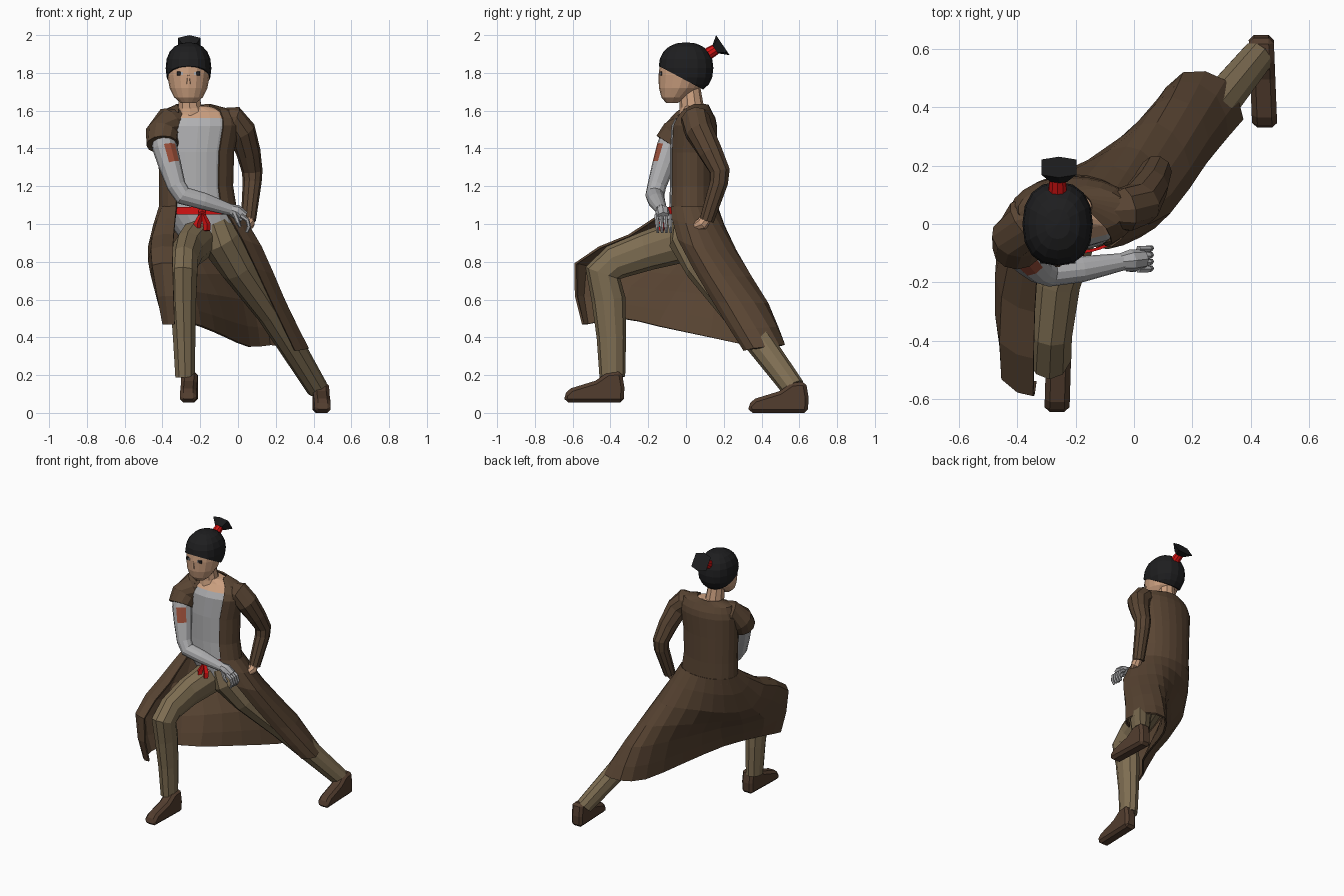
import bpy, bmesh, math
from mathutils import Vector as V

if "Cube" in bpy.data.objects:
    bpy.data.objects.remove(bpy.data.objects["Cube"])


def mat(name, r, g, b):
    m = bpy.data.materials.new(name)
    m.diffuse_color = (r, g, b, 1)
    m.use_nodes = True
    m.node_tree.nodes["Principled BSDF"].inputs["Base Color"].default_value = m.diffuse_color
    return m


BROWN = mat("coat brown", .10, .059, .033)
PANTS = mat("khaki cloth", .21, .155, .085)
BOOT = mat("boot brown", .085, .047, .028)
SHIRT = mat("shirt grey", .43, .43, .44)
METAL = mat("arm grey", .42, .42, .43)
RUST = mat("rust patch", .32, .075, .04)
SKIN = mat("skin", .60, .35, .215)
HAIR = mat("hair black", .013, .013, .014)
RED = mat("cloth red", .65, .006, .006)


def finish(name, bm, mats, rule=None):
    """Turn a bmesh into an object; rule(face centre, normal) picks the material."""
    bmesh.ops.recalc_face_normals(bm, faces=bm.faces)
    if rule:
        for f in bm.faces:
            f.material_index = rule(f.calc_center_median(), f.normal)
    me = bpy.data.meshes.new(name)
    bm.to_mesh(me)
    bm.free()
    for m in mats:
        me.materials.append(m)
    ob = bpy.data.objects.new(name, me)
    bpy.context.collection.objects.link(ob)
    return ob


def loft(name, rings, mats, rule=None, closed=True, caps=True, thick=0):
    bm = bmesh.new()
    rows = [[bm.verts.new(p) for p in r] for r in rings]
    n = len(rows[0])
    for a, b in zip(rows, rows[1:]):
        for i in range(n if closed else n - 1):
            j = (i + 1) % n
            bm.faces.new((a[i], a[j], b[j], b[i]))
    if caps:
        bm.faces.new(rows[0])
        bm.faces.new(rows[-1])
    ob = finish(name, bm, mats, rule)
    if thick:
        m = ob.modifiers.new("thickness", 'SOLIDIFY')
        m.thickness, m.offset = thick, 0
    return ob


def ellipse(z, cx, cy, rx, ry, n=20):
    return arc(z, cx, cy, rx, ry, 0, 360 * (n - 1) / n, n)


def arc(z, cx, cy, rx, ry, a0, a1, n):
    ang = [math.radians(a0 + (a1 - a0) * i / (n - 1)) for i in range(n)]
    return [V((cx + rx * math.cos(a), cy + ry * math.sin(a), z)) for a in ang]


def tube(name, pts, mats, ref=(1, 0, 0), n=10, rule=None, flat=1):
    """Limb through (x, y, z, radius) points; flat scales the width along ref."""
    P = [V(p[:3]) for p in pts]
    rings = []
    for k, p in enumerate(P):
        t = V((0, 0, 0))
        if k:
            t += (p - P[k - 1]).normalized()
        if k < len(P) - 1:
            t += (P[k + 1] - p).normalized()
        t.normalize()
        u = t.cross(V(ref)).normalized()
        w = t.cross(u) * flat
        rings.append([p + pts[k][3] * (u * math.cos(2 * math.pi * i / n) + w * math.sin(2 * math.pi * i / n))
                      for i in range(n)])
    return loft(name, rings, mats, rule)


def spline(pts, sub=2):
    """Catmull-Rom points through a row."""
    out = []
    for i in range(len(pts) - 1):
        p1, p2 = pts[i], pts[i + 1]
        p0, p3 = pts[max(i - 1, 0)], pts[min(i + 2, len(pts) - 1)]
        for s in range(sub):
            t = s / sub
            out.append(.5 * (2 * p1 + (p2 - p0) * t + (2 * p0 - 5 * p1 + 4 * p2 - p3) * t * t
                             + (3 * p1 - p0 - 3 * p2 + p3) * t ** 3))
    return out + [pts[-1]]


def plate(name, c, size, m):
    bm = bmesh.new()
    bmesh.ops.create_cube(bm, size=1)
    for v in bm.verts:
        v.co = V((v.co.x * size[0], v.co.y * size[1], v.co.z * size[2])) + V(c)
    return finish(name, bm, [m])


# shirt with bare skin at the neckline
torso = [(.93, -.16, .03, .15, .10), (1.05, -.21, .03, .19, .12), (1.2, -.222, .03, .178, .115),
         (1.38, -.222, .03, .183, .115), (1.52, -.21, .035, .20, .112), (1.56, -.207, .042, .19, .097),
         (1.60, -.21, .05, .17, .068), (1.625, -.24, .05, .08, .055)]
loft("shirt", [ellipse(*r) for r in torso], [SHIRT, SKIN], lambda c, n: int(c.z > 1.56))

# coat body: outer shell left open at the front
OPEN = (236, -52)
loft("coat_body", [arc(z, cx, cy, rx + .014, ry + .012, *OPEN, 19) for z, cx, cy, rx, ry in torso[1:-1]]
     + [arc(1.63, -.235, .06, .09, .055, 200, -20, 19)], [BROWN], closed=False, caps=False, thick=.01)

# red sash across the open front, with knot tails
loft("sash", [arc(z, -.21, .03, .196, .128, 225, 308, 10) for z in (1.05, 1.09)], [RED],
     closed=False, caps=False, thick=.01)
tube("sash_knot", [(-.19, -.09, 1.07, .02), (-.19, -.125, 1.05, .022)], [RED], n=6)
for x in (-.215, -.165):
    tube("sash_tail", [(-.19, -.115, 1.06, .012), (x, -.13, 1.0, .02), (x, -.135, .965, .018)], [RED], n=4)

# coat skirt: columns run from the front-leg edge, over the thigh, tucked under it,
# across between the legs and round to the rear-leg edge
waist = arc(1.09, -.21, .03, .206, .134, *OPEN, 10)
thigh = [(-.34, -.30, .94), (-.45, -.25, .93), (-.465, -.09, .83), (-.36, .07, .83), (-.23, .17, .85),
         (-.08, .25, .86), (.02, .25, .86), (.10, .16, .86), (.12, .04, .88), (.02, -.04, .92)]
knee = [(-.345, -.585, .79), (-.45, -.53, .78), (-.425, -.29, .67), (-.24, -.05, .64), (-.11, .16, .62),
        (.02, .35, .60), (.13, .43, .58), (.23, .36, .58), (.25, .22, .58), (.17, .14, .60)]
hem = [(-.335, -.545, .47), (-.395, -.52, .47), (-.36, -.34, .50), (-.20, -.15, .46), (-.06, .13, .40),
       (.06, .38, .35), (.17, .515, .36), (.31, .49, .355), (.37, .36, .34), (.30, .31, .33)]
cols = [spline([V(p) for p in c]) for c in zip(waist, thigh, knee, hem)]
loft("coat_skirt", [spline(list(r)) for r in zip(*cols)], [BROWN], closed=False, caps=False, thick=.012)

# trouser legs
tube("front_leg", [(-.21, .0, .92, .12), (-.265, -.2, .86, .105), (-.285, -.37, .80, .095),
                   (-.29, -.44, .74, .098), (-.29, -.41, .6, .09), (-.285, -.395, .4, .078),
                   (-.28, -.39, .19, .068)], [PANTS], flat=.8)
tube("rear_leg", [(-.13, .03, 1.0, .11), (-.09, .03, .91, .12), (.0, .10, .78, .108), (.17, .27, .54, .085),
                  (.28, .40, .36, .075), (.42, .57, .13, .062)], [PANTS], flat=.92)

# boots: side profile swept across the width
profile = [(.0, .0), (-.31, .0), (-.318, .04), (-.28, .075), (-.15, .115), (-.085, .16), (-.01, .165), (.004, .08)]
for name, x, y, z, lean in (("front_boot", -.255, -.33, .055, .03), ("rear_boot", .436, .645, 0, -.04)):
    boot = loft(name, [[V((x + s + lean * a, y + a, z + b)) for a, b in profile] for s in (-.043, .043)], [BOOT])
    bv = boot.modifiers.new("rounding", 'BEVEL')
    bv.width, bv.segments = .018, 1


# grey artificial arm with a rust-coloured patch, torn sleeve above it
def patch_rule(c, n):
    return 1 if 1.31 < c.z < 1.405 and n.dot(V((.45, -.85, 0))) > .8 else 0


tube("grey_arm", [(-.40, -.06, 1.5, .062), (-.388, -.09, 1.405, .066), (-.36, -.12, 1.31, .06),
                  (-.325, -.155, 1.2, .05), (-.29, -.165, 1.15, .05), (-.18, -.155, 1.12, .045),
                  (-.04, -.13, 1.075, .03)], [METAL, RUST], ref=(0, 1, 0), n=12, rule=patch_rule)
tube("grey_palm", [(-.05, -.13, 1.08, .028), (-.01, -.125, 1.065, .038), (.03, -.12, 1.035, .034)],
     [METAL], ref=(0, 1, 0), n=8)
for i in range(4):
    y = -.155 + .023 * i
    tube("grey_finger", [(.015, y, 1.045, .013), (.05, y, 1.02, .012), (.058, y + .003, .985, .011),
                         (.045, y + .006, .955, .008)], [METAL], ref=(0, 1, 0), n=6)
tube("grey_thumb", [(-.02, -.15, 1.06, .014), (.0, -.155, 1.01, .012), (.012, -.145, .985, .008)],
     [METAL], ref=(0, 1, 0), n=6)
tube("torn_sleeve", [(-.31, .035, 1.545, .07), (-.365, .01, 1.535, .086), (-.402, -.045, 1.48, .088),
                     (-.40, -.085, 1.42, .085)], [BROWN], ref=(0, 1, 0), n=12)

# sleeved arm resting its hand on the hip
tube("sleeved_arm", [(-.08, .045, 1.555, .06), (-.03, .05, 1.55, .078), (.02, .07, 1.49, .076),
                     (.055, .13, 1.38, .065), (.075, .18, 1.28, .055), (.075, .175, 1.22, .05),
                     (.055, .11, 1.02, .04)], [BROWN], ref=(0, 1, 0))
tube("hip_hand", [(.055, .115, 1.04, .028), (.055, .085, 1.0, .034), (.045, .05, .985, .022)], [SKIN], n=8)

# neck and head
tube("neck", [(-.25, .04, 1.56, .085), (-.255, .03, 1.62, .064), (-.262, .02, 1.72, .056)], [SKIN])
head = [(1.64, -.262, -.075, .04, .03), (1.67, -.262, -.062, .075, .068), (1.72, -.262, -.035, .10, .108),
        (1.79, -.262, -.015, .114, .13), (1.85, -.262, -.008, .115, .13), (1.90, -.262, -.005, .10, .11)]
loft("head", [ellipse(*r, n=16) for r in head], [SKIN])
loft("nose", [ellipse(1.74, -.262, -.134, .016, .015, 6), ellipse(1.79, -.262, -.138, .007, .008, 6)], [SKIN])
for s in (-1, 1):
    plate("eye", (-.262 + s * .05, -.131, 1.797), (.022, .009, .02), HAIR)
    plate("eye_white", (-.262 + s * .034, -.136, 1.797), (.01, .009, .014), SHIRT)

# hair cap cut along a slanted hairline, slightly squarer than a sphere
bm = bmesh.new()
bmesh.ops.create_uvsphere(bm, u_segments=16, v_segments=10, radius=1)
for v in bm.verts:
    p = [math.copysign(abs(c) ** .88, c) for c in v.co]
    v.co = V((-.262 + .121 * p[0], .145 * p[1], 1.825 + .137 * p[2]))
bmesh.ops.bisect_plane(bm, geom=bm.verts[:] + bm.edges[:] + bm.faces[:], plane_co=(0, 0, 1.76),
                       plane_no=(0, .53, 1), clear_inner=True)
bmesh.ops.holes_fill(bm, edges=[e for e in bm.edges if e.is_boundary])
finish("hair_cap", bm, [HAIR])

# topknot: red band and flared tail
tube("hair_band", [(-.262, .10, 1.89, .034), (-.262, .165, 1.93, .028)], [RED], n=10)
loft("hair_tail", [[V((-.258 + x * sx, y + b * .68, z - b)) for x, b in
                    ((-1, -h * .8), (0, -h * 1.1), (1, -h * .8), (1, h * .8), (0, h * 1.1), (-1, h * .8))]
                   for sx, y, z, h in ((.028, .155, 1.925, .02), (.06, .195, 1.947, .048))], [HAIR])
